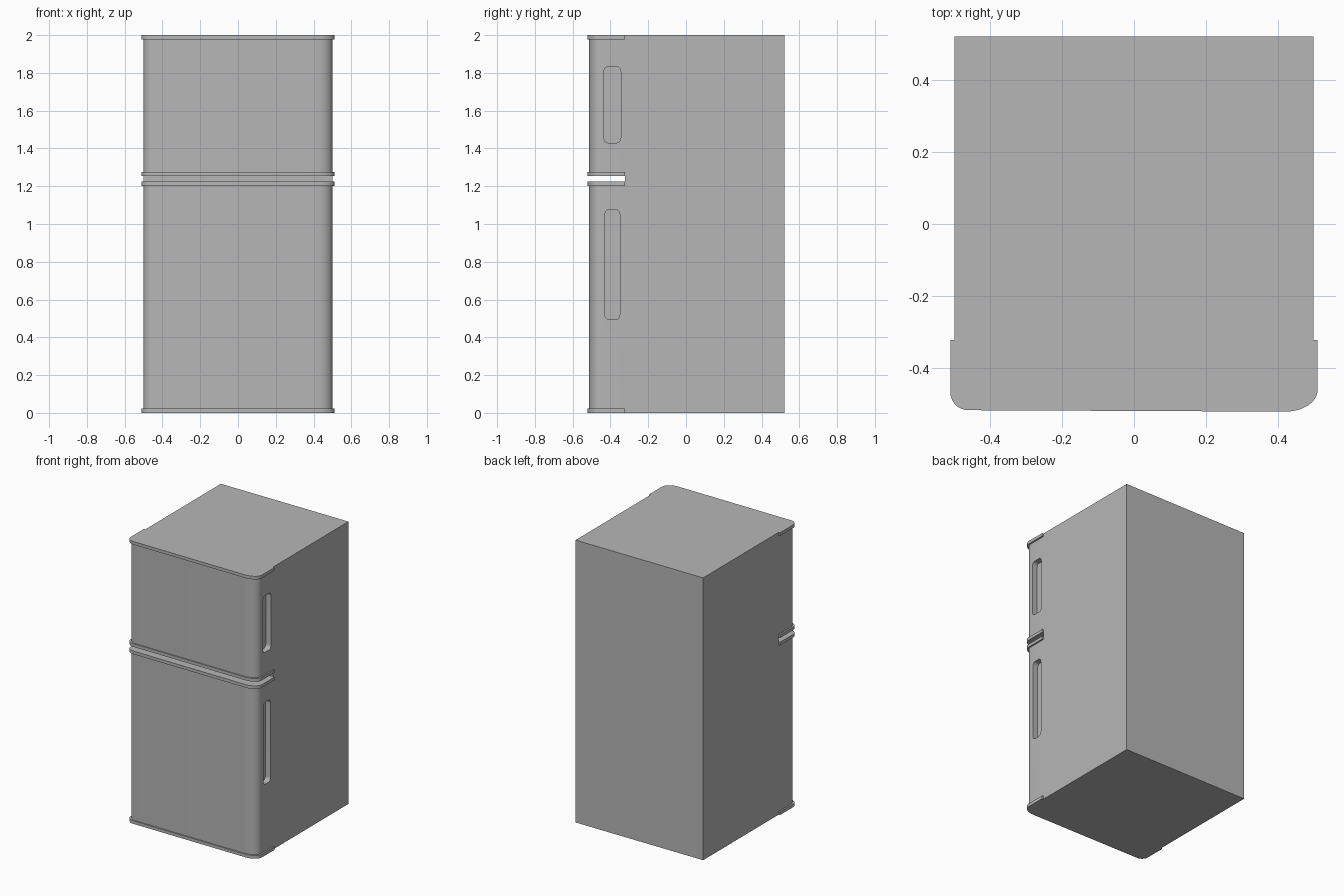
import bpy, bmesh, math

if "Cube" in bpy.data.objects:
    bpy.data.objects.remove(bpy.data.objects["Cube"])

mat = bpy.data.materials.new("grey enamel")
mat.diffuse_color = (0.47, 0.47, 0.47, 1)
mat.use_nodes = True
mat.node_tree.nodes["Principled BSDF"].inputs["Base Color"].default_value = mat.diffuse_color
BACK, JOIN = 0.522, -0.323


def prism(name, pts, z0, z1, smooth=True):
    """Extrude a flat outline (counter-clockwise x, y) from z0 to z1."""
    bm = bmesh.new()
    face = bm.faces.new([bm.verts.new((x, y, z0)) for x, y in pts])
    ext = bmesh.ops.extrude_face_region(bm, geom=[face])
    bmesh.ops.translate(bm, vec=(0, 0, z1 - z0),
                        verts=[g for g in ext["geom"] if isinstance(g, bmesh.types.BMVert)])
    bmesh.ops.recalc_face_normals(bm, faces=bm.faces[:])
    me = bpy.data.meshes.new(name)
    bm.to_mesh(me)
    bm.free()
    me.materials.append(mat)
    ob = bpy.data.objects.new(name, me)
    bpy.context.collection.objects.link(ob)
    if smooth:
        activate(ob)
        bpy.ops.object.shade_smooth_by_angle(angle=math.radians(30))
    return ob


def activate(ob):
    bpy.ops.object.select_all(action='DESELECT')
    ob.select_set(True)
    bpy.context.view_layer.objects.active = ob


def arc(cx, cy, rx, ry, a0, n=8):
    return [(cx + rx * math.cos(math.radians(a0 + 90 * i / n)),
             cy + ry * math.sin(math.radians(a0 + 90 * i / n))) for i in range(n + 1)]


def door_outline(hx, front):
    """Tight corner on the hinge side, wider corner on the handle side."""
    left = arc(-hx + 0.05, front + 0.054, 0.05, 0.05, 180)
    right = arc(hx - 0.09, front + 0.06, 0.09, 0.06, 270)
    return [(-hx, JOIN)] + left + right + [(hx, JOIN)]


# Cabinet behind the doors
prism("cabinet", [(-0.5, JOIN), (0.5, JOIN), (0.5, BACK), (-0.5, BACK)], 0, 2, False)


def handle_recess(door, y0, y1, z0, z1, depth=0.04):
    """Cut a rounded slot into the handle side of the door."""
    r, s = 0.02, 0.03
    pts = (arc(y0 + r, z0 + s, r, s, 180, 5) + arc(y1 - r, z0 + s, r, s, 270, 5)
           + arc(y1 - r, z1 - s, r, s, 0, 5) + arc(y0 + r, z1 - s, r, s, 90, 5))
    cut = prism("recess_cutter", pts, 0.5 - depth, 0.6, False)
    for v in cut.data.vertices:          # (y, z, x) -> (x, y, z)
        y, z, x = v.co
        v.co = (x, y, z)
    cut.hide_render = True
    mod = door.modifiers.new("recess", 'BOOLEAN')
    mod.operation, mod.solver, mod.object = 'DIFFERENCE', 'EXACT', cut
    activate(door)
    bpy.ops.object.modifier_apply(modifier=mod.name)
    bpy.data.objects.remove(cut)
    bpy.ops.object.shade_smooth_by_angle(angle=math.radians(30))


# Doors with edge trims; each entry: name, bottom, top, recess y and z range
for name, z0, z1, slot in (
        ("fridge_door", 0.0, 1.224, (-0.43, -0.35, 0.495, 1.075)),
        ("freezer_door", 1.254, 2.0, (-0.435, -0.345, 1.43, 1.832))):
    t = 0.022
    door = prism(name, door_outline(0.5, -0.514), z0 + t, z1 - t)
    handle_recess(door, *slot)
    prism(name + "_lower_trim", door_outline(0.511, -0.522), z0, z0 + t)
    prism(name + "_upper_trim", door_outline(0.511, -0.522), z1 - t, z1)
